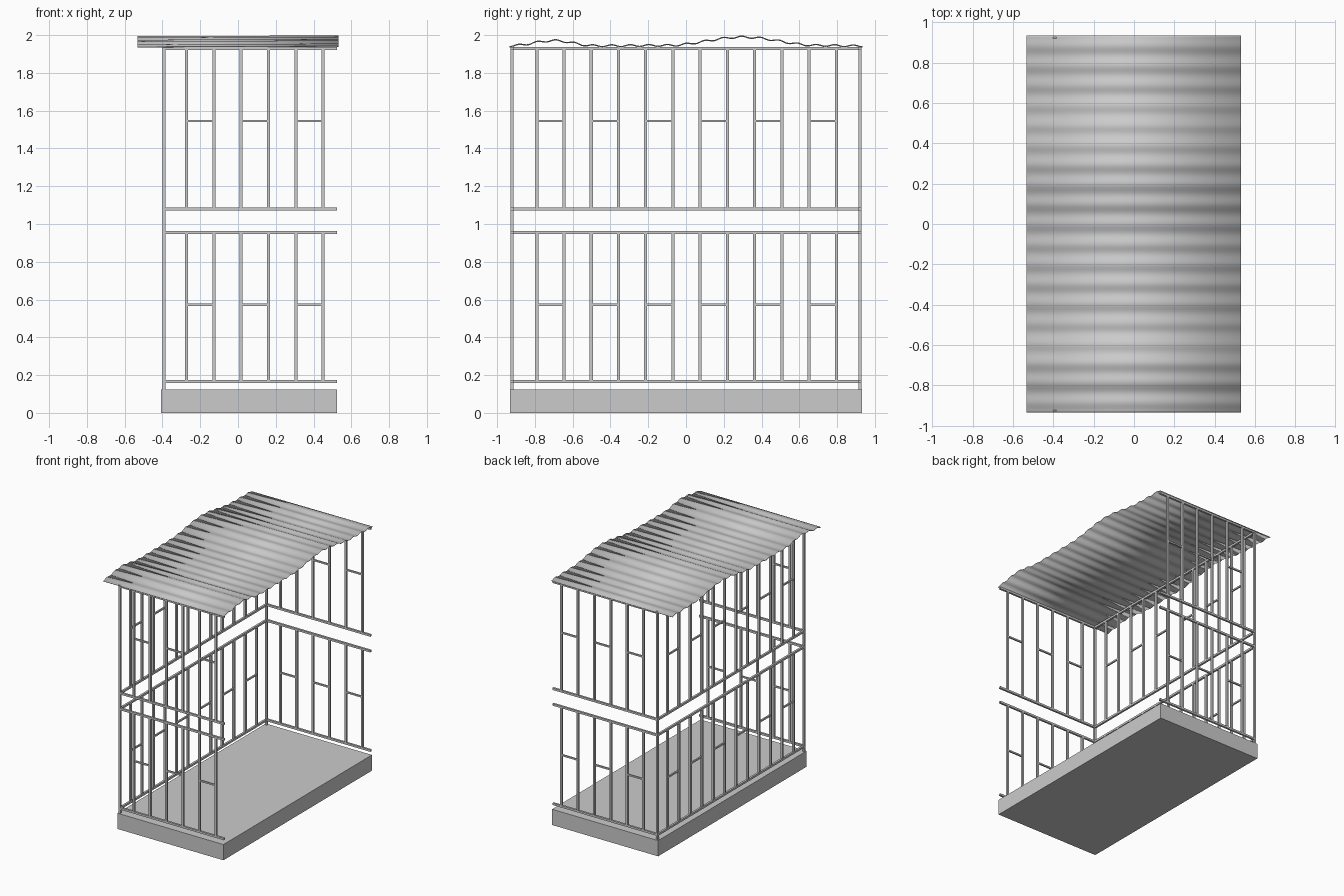
import bpy, bmesh, math

if "Cube" in bpy.data.objects:
    bpy.data.objects.remove(bpy.data.objects["Cube"])

T = 0.016                      # bar thickness
Y_WALL, X_WALL, X_END = 0.92, -0.393, 0.525
RAILS = (0.165, 0.955, 1.08, 1.93)
STOREYS = ((0.165, 0.955, 0.572), (1.08, 1.93, 1.545))   # bottom, top, brace height


def make_object(name, bm):
    mesh = bpy.data.meshes.new(name)
    bm.to_mesh(mesh)
    bm.free()
    obj = bpy.data.objects.new(name, mesh)
    bpy.context.collection.objects.link(obj)
    return obj


def add_box(bm, lo, hi):
    verts = bmesh.ops.create_cube(bm, size=1)["verts"]
    for v in verts:
        v.co = [(a + b) / 2 + c * (b - a) for a, b, c in zip(lo, hi, v.co)]


def wall_frame(name, start, end, studs, place):
    """Rails, studs and alternate braces; place maps (along, across) to (x, y)."""
    bm = bmesh.new()

    def bar(u0, u1, z0, z1, t=T):
        a, b = place(u0, -t / 2), place(u1, t / 2)
        add_box(bm, (min(a[0], b[0]), min(a[1], b[1]), z0),
                (max(a[0], b[0]), max(a[1], b[1]), z1))

    for z in RAILS:
        bar(start, end, z - T / 2, z + T / 2)
    for z0, z1, brace in STOREYS:
        for u in studs:
            bar(u - T / 2, u + T / 2, z0, z1)
        for u0, u1 in zip(studs[::2], studs[1::2]):
            bar(u0, u1, brace - 0.006, brace + 0.006, 0.012)
    return make_object(name, bm)


# Floor slab
bm = bmesh.new()
add_box(bm, (-0.408, -0.933, 0), (X_END, 0.933, 0.125))
make_object("floor_slab", bm)

# Long wall and the two end walls
long_studs = [-0.79 + i * 0.1442 for i in range(12)]
wall_frame("long_wall_frame", -Y_WALL, Y_WALL, long_studs, lambda u, w: (X_WALL + w, u))
end_studs = [-0.272 + i * 0.1445 for i in range(6)]
for name, s in (("front_wall_frame", -1), ("back_wall_frame", 1)):
    wall_frame(name, X_WALL, X_END, end_studs, lambda u, w, s=s: (u, s * Y_WALL + w))

# Corner posts
for name, s in (("front_corner_post", -1), ("back_corner_post", 1)):
    bm = bmesh.new()
    add_box(bm, (X_WALL - T / 2, s * Y_WALL - T / 2, 0.12),
            (X_WALL + T / 2, s * Y_WALL + T / 2, 1.94))
    make_object(name, bm)

# Corrugated roof sheet: ripples riding on a sagging outline
OUTLINE = [(-0.935, 1.945), (-0.70, 1.972), (-0.48, 1.945), (-0.10, 1.947),
           (0.30, 1.991), (0.70, 1.947), (0.935, 1.944)]


def roof_height(y):
    for (y0, z0), (y1, z1) in zip(OUTLINE, OUTLINE[1:]):
        if y <= y1 + 1e-6:
            t = (y - y0) / (y1 - y0)
            return z0 + (z1 - z0) * (1 - math.cos(math.pi * t)) / 2
    return OUTLINE[-1][1]


bm = bmesh.new()
N, WAVES = 190, 19
prev = None
for i in range(N + 1):
    y = -0.935 + 1.87 * i / N
    z = roof_height(y) - 0.005 * math.cos(2 * math.pi * WAVES * i / N)
    pair = [bm.verts.new((-0.533, y, z - 0.002)), bm.verts.new((0.531, y, z + 0.002))]
    if prev:
        bm.faces.new((prev[0], prev[1], pair[1], pair[0]))
    prev = pair
roof = make_object("corrugated_roof", bm)
solid = roof.modifiers.new("thickness", "SOLIDIFY")
solid.thickness = 0.003
bpy.context.view_layer.objects.active = roof
roof.select_set(True)
bpy.ops.object.shade_smooth_by_angle(angle=math.radians(40))
